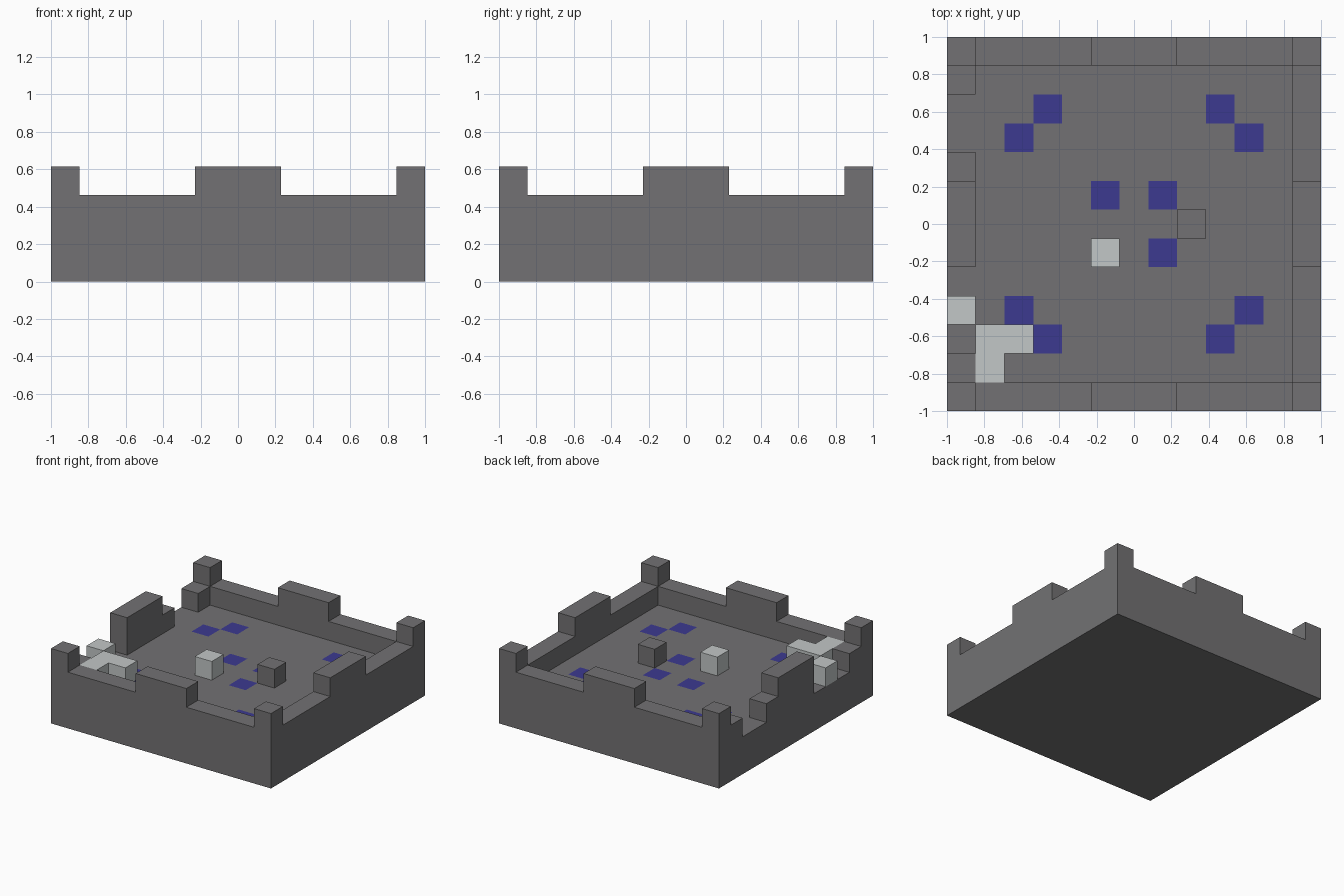
import bpy
import bmesh
from mathutils import Matrix

N = 13            # cells along each side
U = 2 / N         # size of one cell

if "Cube" in bpy.data.objects:
    bpy.data.objects.remove(bpy.data.objects["Cube"], do_unlink=True)


def material(name, rgb):
    m = bpy.data.materials.new(name)
    m.use_nodes = True
    m.diffuse_color = (*rgb, 1)
    bsdf = next(n for n in m.node_tree.nodes if n.type == "BSDF_PRINCIPLED")
    bsdf.inputs["Base Color"].default_value = (*rgb, 1)
    return m


stone = material("dark grey stone", (0.17, 0.167, 0.172))
pale = material("pale grey rubble", (0.54, 0.57, 0.57))
blue = material("deep blue tile", (0.046, 0.042, 0.28))


def finish(name, bm, *mats):
    mesh = bpy.data.meshes.new(name)
    bm.to_mesh(mesh)
    bm.free()
    for m in mats:
        mesh.materials.append(m)
    obj = bpy.data.objects.new(name, mesh)
    bpy.context.collection.objects.link(obj)
    return obj


def add_box(bm, x, y, z):
    """Box spanning cell ranges x, y, z (start, end)."""
    size = [(b - a) * U for a, b in (x, y, z)]
    mid = [sum(x) / 2 * U - 1, sum(y) / 2 * U - 1, sum(z) / 2 * U]
    return bmesh.ops.create_cube(
        bm, size=1, matrix=Matrix.Translation(mid) @ Matrix.Diagonal((*size, 1)))


def block(name, x, y, z, mat):
    bm = bmesh.new()
    add_box(bm, x, y, z)
    finish(name, bm, mat)


# Solid base whose top is a grid of floor cells with blue tiles
corner_tiles = {(i, j) for a, b in ((2, 3), (3, 2))
                for i in (a, N - 1 - a) for j in (b, N - 1 - b)}
centre_tiles = {(i, j) for i in (5, 7) for j in (5, 7)}
tiles = corner_tiles | centre_tiles

bm = bmesh.new()
add_box(bm, (0, N), (0, N), (0, 2))
bm.normal_update()
top = [f for f in bm.faces if f.normal.z > 0.5]
bmesh.ops.delete(bm, geom=top, context="FACES_ONLY")
bmesh.ops.create_grid(bm, x_segments=N, y_segments=N, size=1,
                      matrix=Matrix.Translation((0, 0, 2 * U)))
bm.normal_update()
for f in bm.faces:
    if f.normal.z > 0.5:
        c = f.calc_center_median()
        cell = (int((c.x + 1) / U), int((c.y + 1) / U))
        f.material_index = int(cell in tiles)
finish("base_floor", bm, stone, blue)

# Parapet walls; the right wall is broken by two gaps
LOW, HIGH = (2, 3), (3, 4)
block("front_wall", (0, N), (0, 1), LOW, stone)
block("back_wall", (0, N), (N - 1, N), LOW, stone)
block("left_wall", (N - 1, N), (1, N - 1), LOW, stone)
for part, span in (("front", (1, 2)), ("middle", (5, 9)), ("back", (11, 12))):
    block("right_wall_" + part, (0, 1), span, LOW, stone)

# Merlons at the corners and at the middle of each side
START, MID, END = (0, 1), (5, 8), (N - 1, N)
for yn, y in (("front", START), ("back", END)):
    for xn, x in (("right", START), ("left", END)):
        block(f"{yn}_{xn}_corner_merlon", x, y, HIGH, stone)
    block(yn + "_merlon", MID, y, HIGH, stone)
for xn, x in (("right", START), ("left", END)):
    block(xn + "_merlon", x, MID, HIGH, stone)

# Loose blocks on the floor
block("dark_block", (8, 9), (6, 7), LOW, stone)
block("pale_block", (5, 6), (5, 6), LOW, pale)
block("gap_rubble", (0, 1), (3, 4), LOW, pale)
block("corner_rubble_long", (1, 3), (2, 3), LOW, pale)
block("corner_rubble_short", (1, 2), (1, 2), LOW, pale)
